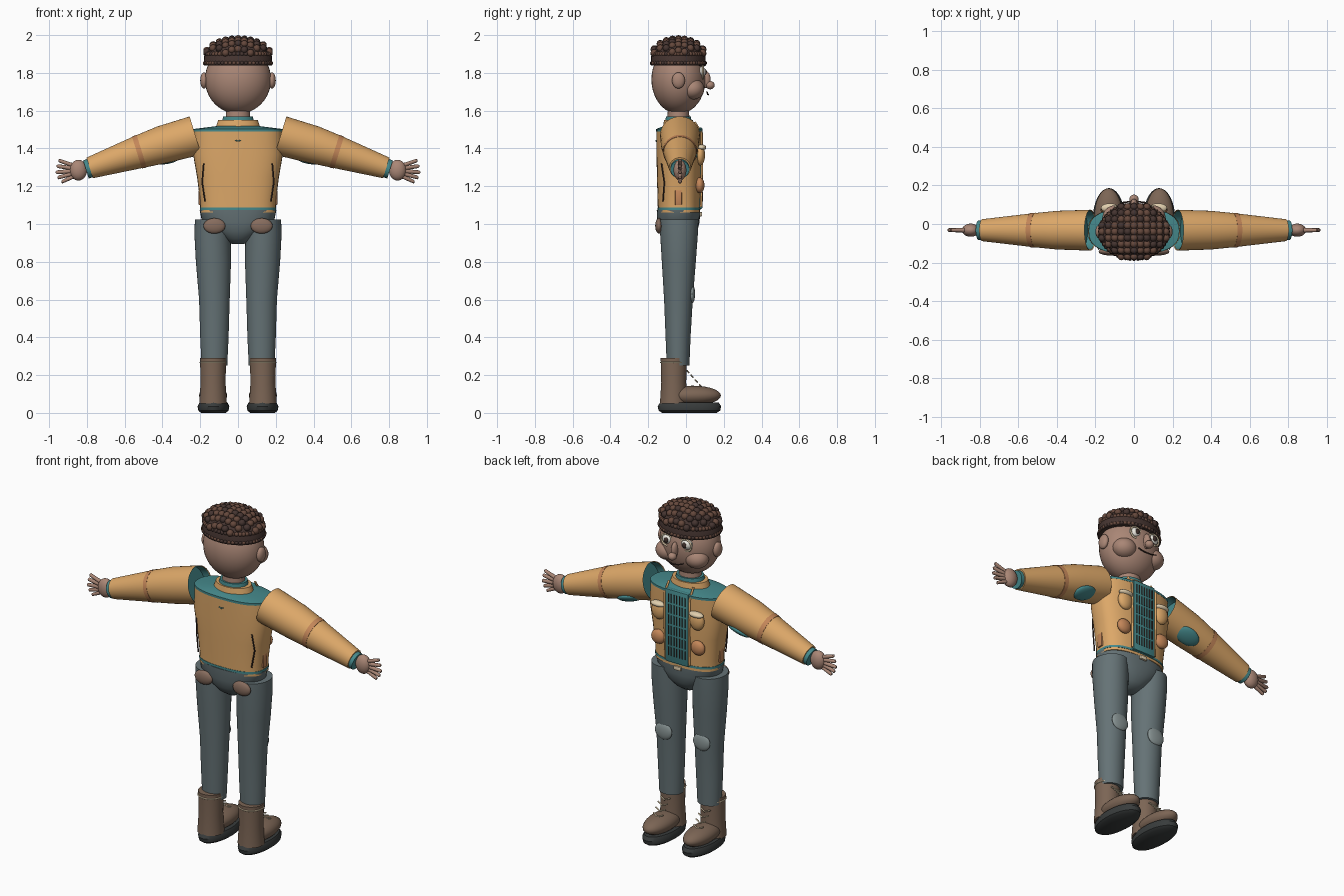
import bpy, bmesh, math, random
from mathutils import Vector, Matrix, Euler

if "Cube" in bpy.data.objects:
    bpy.data.objects.remove(bpy.data.objects["Cube"])

random.seed(4)
COL = dict(skin=(.40, .24, .18), hair=(.06, .035, .03), curl=(.13, .065, .045), orange=(.72, .39, .14),
           rust=(.55, .24, .10), teal=(.06, .25, .26), slate=(.13, .17, .18), patch=(.25, .30, .30),
           boot=(.20, .13, .09), sole=(.04, .045, .045), cream=(.75, .62, .42), white=(.85, .83, .76),
           dark=(.05, .03, .025), pocket=(.24, .15, .11))
X, Y, Z = Vector((1, 0, 0)), Vector((0, 1, 0)), Vector((0, 0, 1))


def mat(key):
    m = bpy.data.materials.get(key) or bpy.data.materials.new(key)
    m.diffuse_color = (*COL[key], 1)
    m.use_nodes = True
    m.node_tree.nodes["Principled BSDF"].inputs["Base Color"].default_value = m.diffuse_color
    return m


def finish(name, bm, key, angle=40):
    bmesh.ops.recalc_face_normals(bm, faces=bm.faces)
    me = bpy.data.meshes.new(name)
    bm.to_mesh(me)
    bm.free()
    me.materials.append(mat(key))
    ob = bpy.data.objects.new(name, me)
    bpy.context.collection.objects.link(ob)
    bpy.ops.object.select_all(action='DESELECT')
    ob.select_set(True)
    bpy.context.view_layer.objects.active = ob
    bpy.ops.object.shade_smooth_by_angle(angle=math.radians(angle))
    return ob


def ball(name, loc, size, key, rot=(0, 0, 0), seg=28):
    bm = bmesh.new()
    m = Matrix.LocRotScale(Vector(loc), Euler(rot), Vector(size))
    bmesh.ops.create_uvsphere(bm, u_segments=seg, v_segments=seg // 2, radius=1, matrix=m)
    return finish(name, bm, key)


def box(name, loc, size, key, bevel=.006):
    bm = bmesh.new()
    bmesh.ops.create_cube(bm, size=1, matrix=Matrix.LocRotScale(Vector(loc), None, Vector(size)))
    bmesh.ops.bevel(bm, geom=bm.edges[:], offset=bevel, segments=2, affect='EDGES', profile=.5)
    return finish(name, bm, key)


def loft(name, rings, key, u=X, v=Y, power=2, caps=(True, True), n=40):
    """Skin over rings of (x, y, z, radius_u, radius_v)."""
    bm = bmesh.new()
    loops = []
    for x, y, z, a, b in rings:
        row = []
        for i in range(n):
            t = math.tau * i / n
            c, s = math.cos(t), math.sin(t)
            p = Vector((x, y, z)) + u * a * math.copysign(abs(c) ** (2 / power), c) \
                + v * b * math.copysign(abs(s) ** (2 / power), s)
            row.append(bm.verts.new(p))
        loops.append(row)
    for r, q in zip(loops, loops[1:]):
        for i in range(n):
            bm.faces.new((r[i], r[(i + 1) % n], q[(i + 1) % n], q[i]))
    if caps[0]:
        bm.faces.new(loops[0])
    if caps[1]:
        bm.faces.new(loops[-1])
    return finish(name, bm, key)


def tube(name, pts, r, key):
    cu = bpy.data.curves.new(name, 'CURVE')
    cu.dimensions, cu.bevel_depth, cu.bevel_resolution, cu.use_fill_caps = '3D', r, 2, True
    sp = cu.splines.new('POLY')
    sp.points.add(len(pts) - 1)
    for p, co in zip(sp.points, pts):
        p.co = (*co, 1)
    cu.materials.append(mat(key))
    ob = bpy.data.objects.new(name, cu)
    bpy.context.collection.objects.link(ob)
    bpy.ops.object.select_all(action='DESELECT')
    ob.select_set(True)
    bpy.context.view_layer.objects.active = ob
    bpy.ops.object.convert(target='MESH')
    return ob


def ring(name, loc, a, b, r, key, u=X, v=Y):
    pts = [Vector(loc) + u * a * math.cos(math.tau * i / 32) + v * b * math.sin(math.tau * i / 32) for i in range(33)]
    return tube(name, pts, r, key)


# Head, neck and face
ball("head", (0, -.04, 1.765), (.175, .143, .182), 'skin', seg=40)
loft("neck", [(0, -.04, 1.5, .068, .06), (0, -.04, 1.64, .06, .055)], 'skin')
ball("nose_bridge", (0, .105, 1.765), (.018, .025, .045), 'skin')
ball("nose_tip", (0, .128, 1.735), (.024, .024, .022), 'skin')
tube("mouth", [(x / 100, .118 - abs(x) * .0012, 1.685 + x * x * .0004) for x in range(-6, 7)], .004, 'dark')

# Hair: cap with a grid of curls and a fringe of beads
loft("hair_cap", [(0, -.04, 1.84, .181, .145), (0, -.04, 1.89, .179, .144), (0, -.04, 1.935, .155, .125),
                  (0, -.04, 1.965, .11, .09), (0, -.04, 1.978, .04, .035)], 'hair')
curls = {'hair': bmesh.new(), 'curl': bmesh.new()}
spots = []
for i in range(-5, 6):
    for j in range(-4, 5):
        x, y = i * .033, j * .032
        d = (x / .176) ** 2 + (y / .142) ** 2
        if d < 1:
            spots.append((x, y - .04, 1.885 + .095 * math.sqrt(1 - d), .02))
for i in range(52):
    t = math.tau * i / 52
    spots.append((.176 * math.cos(t), -.04 + .141 * math.sin(t), 1.852, .011))
    spots.append((.17 * math.cos(t), -.04 + .135 * math.sin(t), 1.9, .013))
for x, y, z, r in spots:
    bmesh.ops.create_icosphere(curls[random.choice(['hair', 'curl', 'curl'])], subdivisions=2, radius=r,
                               matrix=Matrix.Translation((x, y, z)))
for k, bm in curls.items():
    finish("curls_" + k, bm, k)

# Jacket body, shirt and collar
loft("jacket_body", [(0, -.037, 1.06, .2, .112), (0, -.037, 1.12, .2, .113), (0, -.037, 1.25, .217, .117),
                     (0, -.037, 1.37, .238, .119), (0, -.037, 1.495, .232, .119)], 'orange', power=2.6)
loft("shirt_yoke", [(0, -.037, 1.49, .235, .121), (0, -.037, 1.503, .235, .121), (0, -.04, 1.52, .1, .075)],
     'teal', power=2.5)
loft("jacket_collar", [(0, -.04, 1.498, .122, .085), (0, -.04, 1.55, .105, .076)], 'orange')
loft("shirt_collar", [(0, -.04, 1.54, .085, .07), (0, -.04, 1.57, .078, .066)], 'teal')
loft("jacket_hem", [(0, -.037, 1.075, .202, .1145), (0, -.037, 1.088, .202, .1145)], 'teal', power=2.6)
box("shirt_panel", (0, .072, 1.295), (.15, .03, .43), 'teal')
for i in range(7):
    for j in range(6):
        x, z = (i - 3) * .018, 1.12 + j * .063
        tube("shirt_rib", [(x, .088, z), (x, .088, z + .05)], .003, 'dark')
tube("back_stitch", [(-.014, -.158, 1.443), (0, -.158, 1.438), (.014, -.158, 1.443)], .003, 'teal')
box("buckle", (0, .078, 1.052), (.045, .014, .022), 'cream', .003)

# Trousers seat
loft("trouser_seat", [(0, -.04, .895, .035, .04), (0, -.04, .92, .075, .075), (0, -.04, .96, .13, .1),
                      (0, -.04, 1.01, .19, .112), (0, -.04, 1.075, .203, .115)], 'slate', power=2.3)

for s in (-1, 1):
    side = "right" if s > 0 else "left"

    def P(x, y, z):
        return (s * x, y, z)

    # Face sides
    ball(side + "_ear", P(.18, -.04, 1.76), (.02, .034, .043), 'skin')
    ball(side + "_cheek", P(.095, .035, 1.715), (.068, .062, .056), 'skin')
    ball(side + "_eye", P(.062, .077, 1.805), (.034, .028, .03), 'white')
    ball(side + "_iris", P(.06, .1, 1.805), (.014, .01, .016), 'dark')
    ring(side + "_lid", P(.062, .09, 1.802), .036, .034, .005, 'cream', X, Z)
    tube(side + "_eyebrow", [P(.025, .097, 1.842), P(.06, .092, 1.853), P(.1, .075, 1.842)], .008, 'hair')

    # Sleeve
    ax = Vector((s * .955, 0, -.295))
    up = Vector((s * .295, 0, .955))
    arm = dict(u=Y, v=up)
    loft(side + "_sleeve", [(s * x, -.032, z, r, r) for x, z, r in
                            ((.225, 1.468, .106), (.4, 1.42, .1), (.52, 1.383, .088), (.785, 1.297, .057))],
         'orange', caps=(False, True), **arm)
    loft(side + "_sleeve_lining", [(s * .227, -.032, 1.467, .101, .102), (s * .27, -.032, 1.455, .1, .101)],
         'teal', caps=(False, True), **arm)
    loft(side + "_sleeve_band", [(s * .51, -.032, 1.386, .0905, .0905), (s * .535, -.032, 1.378, .0885, .0885)],
         'rust', **arm)
    loft(side + "_cuff", [(s * .765, -.032, 1.302, .05, .05), (s * .805, -.032, 1.289, .05, .05)], 'teal', **arm)
    ball(side + "_underarm_patch", P(.36, .015, 1.35), (.075, .05, .02), 'teal', (.45, s * .29, 0))

    # Hand
    ball(side + "_palm", P(.845, -.032, 1.285), (.046, .034, .055), 'skin')
    for i, (a, end) in enumerate(((30, .95), (13, .96), (-5, .965), (-21, .955), (-38, .935))):
        z0 = 1.285 + .6 * math.tan(math.radians(a)) * .06
        z1 = 1.283 + math.tan(math.radians(a)) * (end - .86)
        loft(f"{side}_finger_{i}", [(s * x, -.032, z, r, r) for x, z, r in
                                    ((.86, z0, .012), (end - .006, z1, .01), (end, z1, .005))],
             'skin', u=Y, v=Z, n=12)

    # Jacket pockets, seams and tabs
    ball(side + "_chest_pocket", P(.125, .075, 1.365), (.045, .026, .055), 'orange')
    ball(side + "_chest_flap", P(.125, .083, 1.405), (.046, .024, .016), 'cream')
    ball(side + "_waist_pocket", P(.13, .073, 1.205), (.044, .025, .042), 'rust')
    tube(side + "_front_edge", [P(.08, .045, 1.54), P(.082, .083, 1.48), P(.08, .085, 1.3), P(.078, .08, 1.09)],
         .006, 'orange')
    tube(side + "_back_seam", [P(.182, -.13, 1.32), P(.19, -.115, 1.22), P(.175, -.122, 1.12)], .004, 'dark')
    box(side + "_side_tab", P(.202, -.04, 1.14), (.012, .035, .08), 'rust', .003)

    # Trouser leg
    loft(side + "_trouser_leg", [P(x, y, z) + (a, b) for x, y, z, a, b in
                                 ((.125, -.042, .25, .068, .06), (.125, -.042, .4, .075, .066),
                                  (.125, -.04, .6, .081, .076), (.13, -.038, .8, .093, .09),
                                  (.135, -.037, .95, .096, .1), (.135, -.037, 1.025, .093, .103))], 'slate')
    ball(side + "_back_pocket", P(.125, -.143, .99), (.058, .02, .041), 'pocket')
    ball(side + "_knee_patch", P(.125, .032, .63), (.055, .016, .05), 'patch')

    # Boot
    loft(side + "_boot_shaft", [P(.132, -.065, z) + (r, r) for z, r in ((.05, .073), (.16, .066), (.29, .069))], 'boot')
    ball(side + "_boot_foot", P(.132, .035, .092), (.074, .15, .052), 'boot')
    loft(side + "_boot_sole", [P(.13, .018, z) + (a, b) for z, a, b in
                               ((0, .065, .145), (.012, .08, .163), (.035, .084, .168), (.055, .074, .155))], 'sole')
    ring(side + "_boot_trim", P(.132, -.065, .267), .069, .069, .004, 'cream')
    for i in range(4):
        y, z = .005 + i * .022, .225 - i * .025
        tube(side + "_lace", [P(.1, y, z), P(.132, y + .01, z - .012), P(.164, y, z)], .004, 'cream')
